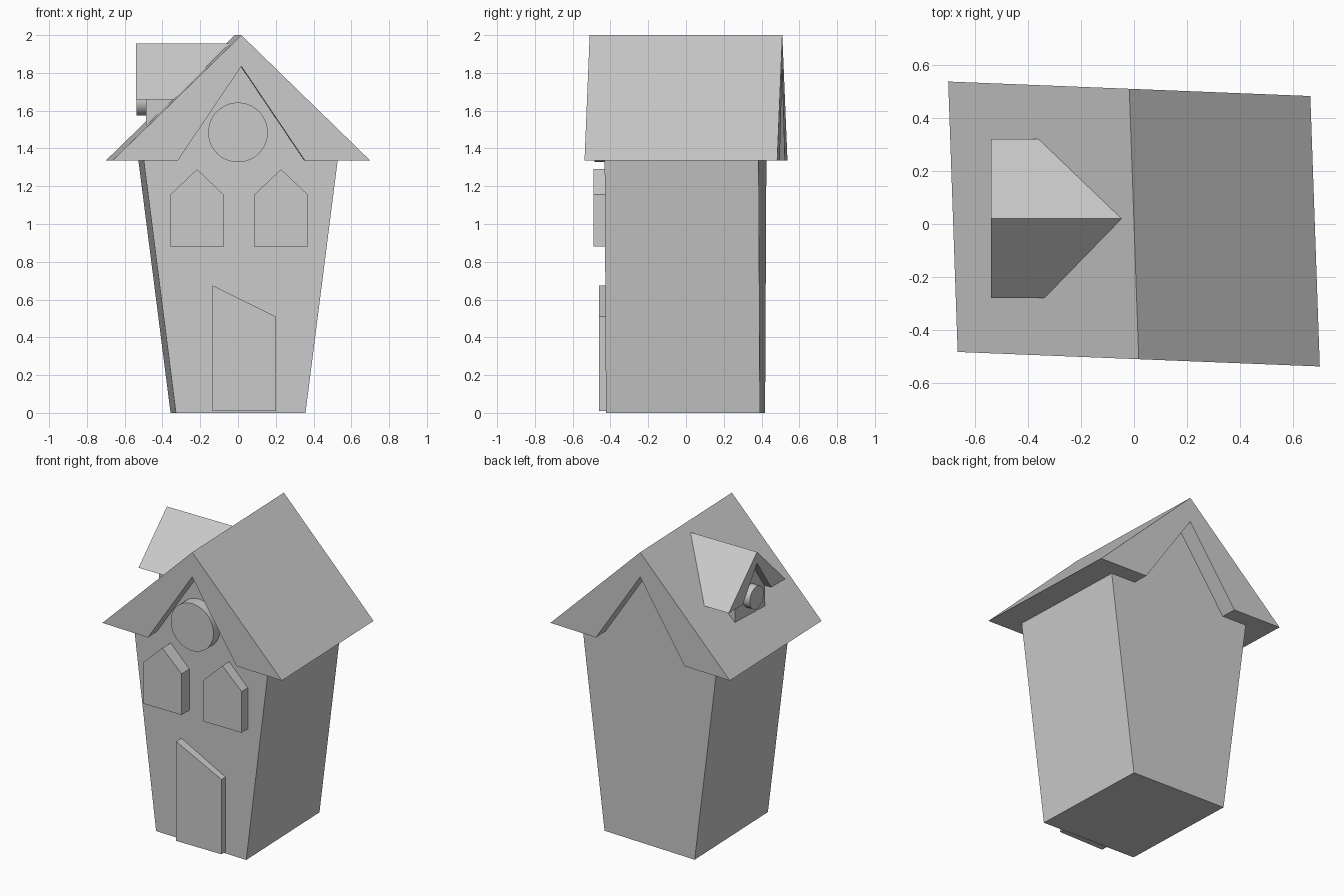
import bpy, bmesh, math

cube = bpy.data.objects.get("Cube")
if cube:
    bpy.data.objects.remove(cube, do_unlink=True)

grey = bpy.data.materials.new("plain_grey")
grey.use_nodes = True
colour = (0.59, 0.59, 0.59, 1)
grey.diffuse_color = colour
grey.node_tree.nodes["Principled BSDF"].inputs["Base Color"].default_value = colour


def prism(name, profile, lo, hi, axis="y", shear=False, smooth=False):
    """Extrude an outline (u, z) along x or y, optionally skewed in plan."""
    bm = bmesh.new()

    def place(u, d, z):
        x, y = (u, d) if axis == "y" else (d, u)
        if shear:
            x, y = x - 0.035 * y, y - 0.04 * x
        return bm.verts.new((x, y, z))

    start = [place(u, lo, z) for u, z in profile]
    end = [place(u, hi, z) for u, z in profile]
    bm.faces.new(start)
    bm.faces.new(end)
    n = len(profile)
    for i in range(n):
        j = (i + 1) % n
        bm.faces.new((start[i], start[j], end[j], end[i]))
    bmesh.ops.recalc_face_normals(bm, faces=bm.faces)
    mesh = bpy.data.meshes.new(name)
    bm.to_mesh(mesh)
    bm.free()
    mesh.materials.append(grey)
    ob = bpy.data.objects.new(name, mesh)
    bpy.context.collection.objects.link(ob)
    if smooth:
        bpy.ops.object.select_all(action="DESELECT")
        ob.select_set(True)
        bpy.context.view_layer.objects.active = ob
        bpy.ops.object.shade_smooth_by_angle(angle=math.radians(30))
    return ob


def mirrored(half, centre=0):
    """Complete a right-hand outline (bottom to top) with its mirror image."""
    right = [(centre + u, z) for u, z in half]
    left = [(centre - u, z) for u, z in reversed(half) if u > 0]
    return right + left


def circle(u, z, r, n=48):
    return [(u + r * math.cos(math.tau * i / n), z + r * math.sin(math.tau * i / n))
            for i in range(n)]


def gable_roof(half, eave, ridge, notch, notch_top, centre=0):
    """Triangular gable with a triangular recess in its underside."""
    return [(centre - half, eave), (centre - notch, eave), (centre, notch_top),
            (centre + notch, eave), (centre + half, eave), (centre, ridge)]


# Tapered house body with its gable, and the overhanging roof
EAVE = 1.335
prism("house_body", mirrored([(0.343, 0), (0.513, EAVE), (0.337, EAVE), (0, 1.835)]),
      -0.41, 0.405, shear=True)
prism("main_roof", gable_roof(0.683, EAVE, 2.0, 0.337, 1.835), -0.51, 0.51, shear=True)

# Front door with a slanted top
prism("front_door", [(-0.135, 0.01), (0.2, 0.01), (0.2, 0.51), (-0.135, 0.675)], -0.46, -0.36)

# Pointed windows and the round gable window
for side, x in (("right", -0.217), ("left", 0.228)):
    prism(side + "_window", mirrored([(0.142, 0.88), (0.142, 1.155), (0, 1.29)], x), -0.49, -0.36)
prism("round_window", circle(0, 1.485, 0.158), -0.485, -0.36, smooth=True)

# Dormer on the right roof slope
DORMER_Y = 0.02
prism("dormer_roof", gable_roof(0.3, 1.66, 1.955, 0.15, 1.88, DORMER_Y), -0.54, -0.046, axis="x")
prism("dormer_body", mirrored([(0.16, 1.45), (0.16, 1.66), (0.15, 1.66), (0, 1.88)], DORMER_Y),
      -0.488, -0.2, axis="x")
prism("dormer_round_window", circle(DORMER_Y, 1.65, 0.075), -0.538, -0.45, axis="x", smooth=True)
